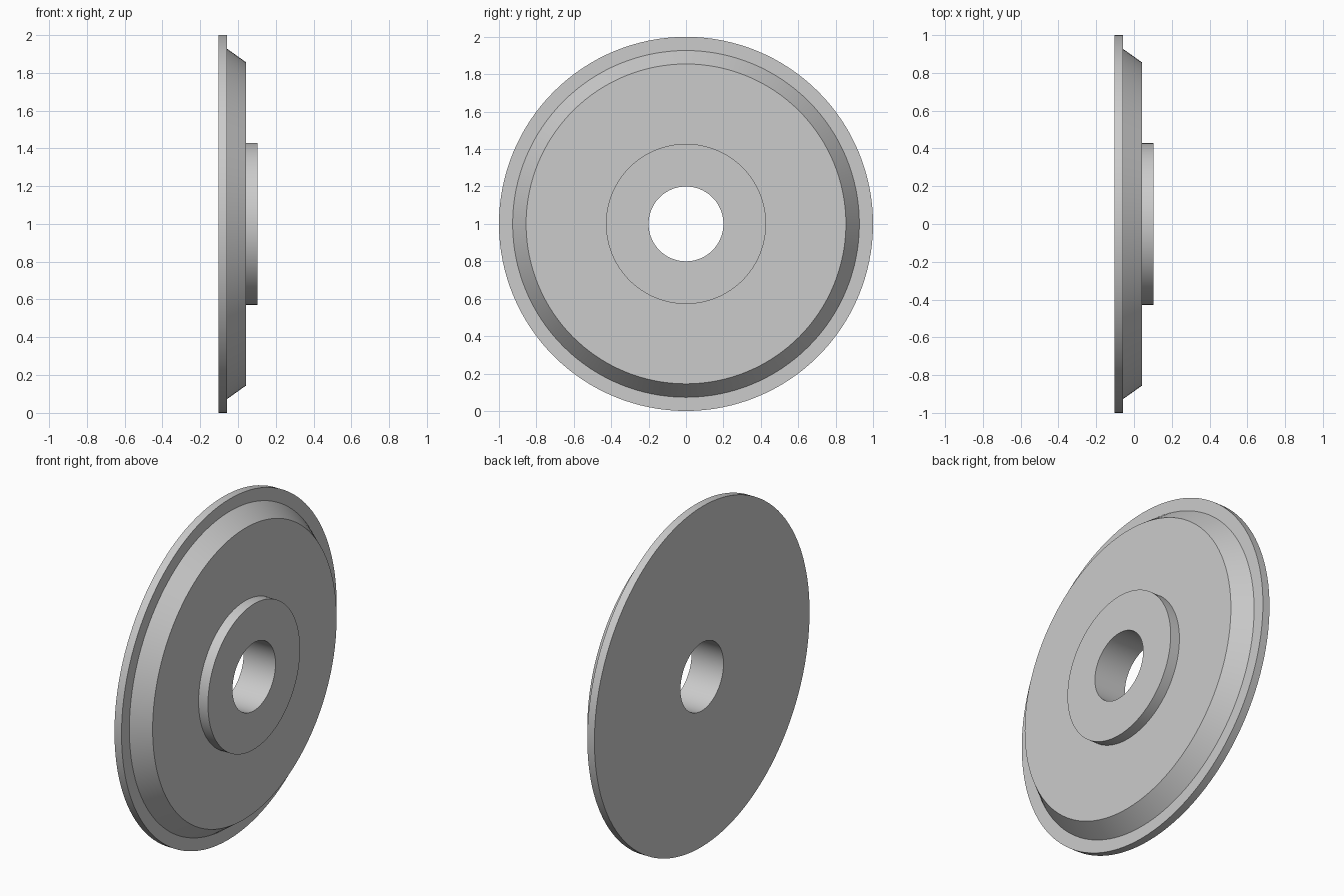
import bpy
import bmesh
import math
from mathutils import Vector

cube = bpy.data.objects.get("Cube")
if cube:
    bpy.data.objects.remove(cube, do_unlink=True)

SEGMENTS = 128
AXIS_HEIGHT = 1.0

# Single plain grey material
grey = bpy.data.materials.new("plain_grey")
grey.use_nodes = True
colour = (0.6, 0.6, 0.6, 1.0)
grey.diffuse_color = colour
grey.node_tree.nodes["Principled BSDF"].inputs["Base Color"].default_value = colour


def lathe_x(name, profile):
    """Revolve a closed (x, radius) profile around the x axis."""
    bm = bmesh.new()
    verts = [bm.verts.new((x, 0, r)) for x, r in profile]
    edges = [bm.edges.new((v, verts[(i + 1) % len(verts)])) for i, v in enumerate(verts)]
    bmesh.ops.spin(bm, geom=verts + edges, cent=Vector((0, 0, 0)), axis=Vector((1, 0, 0)),
                   angle=math.tau, steps=SEGMENTS, use_merge=True)
    bmesh.ops.remove_doubles(bm, verts=bm.verts[:], dist=0.0001)
    bmesh.ops.recalc_face_normals(bm, faces=bm.faces[:])
    mesh = bpy.data.meshes.new(name)
    bm.to_mesh(mesh)
    bm.free()
    mesh.materials.append(grey)
    obj = bpy.data.objects.new(name, mesh)
    obj.location.z = AXIS_HEIGHT
    bpy.context.collection.objects.link(obj)
    bpy.ops.object.select_all(action="DESELECT")
    obj.select_set(True)
    bpy.context.view_layer.objects.active = obj
    bpy.ops.object.shade_smooth_by_angle(angle=math.radians(25))
    return obj


# Flanged disc: bore, flat back, thin rim, tapered shoulder, raised hub
lathe_x("flanged_disc", [
    (-0.104, 0.2),
    (-0.104, 1.0),
    (-0.058, 1.0),
    (-0.058, 0.927),
    (0.043, 0.855),
    (0.043, 0.428),
    (0.104, 0.428),
    (0.104, 0.2),
])
